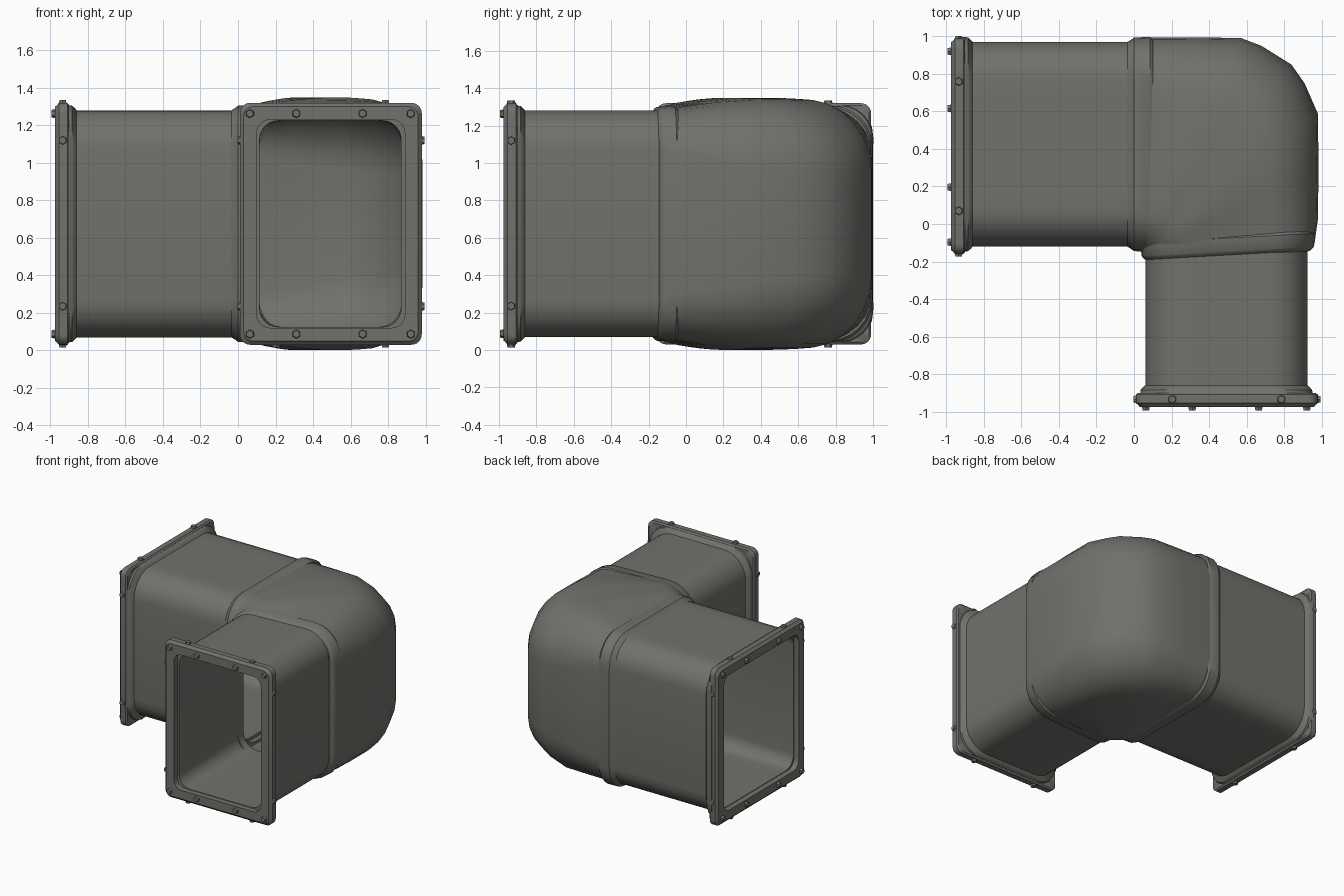
import bpy, bmesh, math
from mathutils import Vector

if "Cube" in bpy.data.objects:
    bpy.data.objects.remove(bpy.data.objects["Cube"])

MID = 0.675   # height of the duct centre line
HALF = 0.605  # half height of the straight ducts

metal = bpy.data.materials.new("dark grey metal")
color = (0.165, 0.165, 0.15, 1)
metal.diffuse_color = color
metal.use_nodes = True
metal.node_tree.nodes["Principled BSDF"].inputs["Base Color"].default_value = color


def finish(name, bm, angle=35):
    bmesh.ops.recalc_face_normals(bm, faces=bm.faces)
    mesh = bpy.data.meshes.new(name)
    bm.to_mesh(mesh)
    bm.free()
    mesh.materials.append(metal)
    obj = bpy.data.objects.new(name, mesh)
    bpy.context.collection.objects.link(obj)
    bpy.ops.object.select_all(action="DESELECT")
    obj.select_set(True)
    bpy.context.view_layer.objects.active = obj
    bpy.ops.object.shade_smooth_by_angle(angle=math.radians(angle))


def ring(a, b, half, r_in, r_out, bulge=0.0, steps=6, flat=8):
    """Upright rounded rectangle between plan points a and b, domed by bulge."""
    a, b = Vector(a), Vector(b)
    width = (b - a).length
    corners = [(width - r_out, half - r_out, r_out, 0), (r_in, half - r_in, r_in, 1),
               (r_in, r_in - half, r_in, 2), (width - r_out, r_out - half, r_out, 3)]
    pts = []
    for i, (cx, cz, r, quarter) in enumerate(corners):
        for k in range(steps + 1):
            ang = (quarter + k / steps) * math.pi / 2
            pts.append((cx + r * math.cos(ang), cz + r * math.sin(ang)))
        if quarter in (0, 2):  # extra points along top and bottom
            x0, z0 = pts[-1]
            x1 = corners[i + 1][0]
            pts += [(x0 + (x1 - x0) * k / flat, z0) for k in range(1, flat)]
    out = []
    for t, z in pts:
        z *= 1 + bulge * math.sin(math.pi * min(max(t / width, 0), 1)) / half
        p = a.lerp(b, t / width)
        out.append((p.x, p.y, MID + z))
    return out


def loft(name, rings):
    """Skin the rings into a closed tube with wall thickness."""
    bm = bmesh.new()
    loops = [[bm.verts.new(p) for p in r] for r in rings]
    n = len(loops[0])
    for i, low in enumerate(loops):
        high = loops[(i + 1) % len(loops)]
        for j in range(n):
            k = (j + 1) % n
            bm.faces.new((low[j], low[k], high[k], high[j]))
    finish(name, bm)


def plan(axis, along, across):
    return (along, across) if axis == "x" else (across, along)


def straight(name, axis, lo, hi, half, profile):
    """Tube along an axis; profile rows are position, outward offset, corner radius."""
    loft(name, [ring(plan(axis, d, lo - o), plan(axis, d, hi + o), half + o, r, r)
                for d, o, r in profile])


def bolts(name, places):
    """Hexagonal bolt heads at (position, outward direction)."""
    bm = bmesh.new()
    for pos, direction in places:
        turn = Vector(direction).to_track_quat("Z", "Y").to_matrix().to_4x4()
        turn.translation = Vector(pos)
        bmesh.ops.create_cone(bm, cap_ends=True, segments=6, radius1=0.027,
                              radius2=0.02, depth=0.035, matrix=turn)
    finish(name, bm, 20)


# Straight ducts with their end flanges and bolts
ducts = [("side", "x", -0.12, 0.97, -0.16, 0.99, 0.06),
         ("front", "y", 0.06, 0.925, 0.01, 0.98, -0.09)]
for label, axis, lo, hi, f_lo, f_hi, end in ducts:
    straight(label + "_duct", axis, lo, hi, HALF,
             [(-0.93, 0.03, 0.16), (-0.885, 0.025, 0.17), (-0.87, 0.012, 0.19),
              (-0.86, 0, 0.2), (end, 0, 0.2), (end, -0.055, 0.12), (-0.93, -0.055, 0.1)])
    straight(label + "_flange", axis, f_lo, f_hi, 0.645,
             [(-0.965, -0.012, 0.05), (-0.975, -0.02, 0.05), (-0.975, -0.09, 0.07),
              (-0.9, -0.09, 0.07), (-0.9, -0.012, 0.05), (-0.91, 0, 0.055),
              (-0.955, 0, 0.055)])
    span = f_hi - f_lo
    heads = []
    for side in (-1, 1):
        # face of the flange
        for t in (0.055, 0.31, 0.675, 0.94):
            heads.append(((*plan(axis, -0.977, f_lo + span * t), MID + side * 0.588),
                          (*plan(axis, -1, 0), 0)))
        # top and bottom edges
        for t in (0.2, 0.8):
            heads.append(((*plan(axis, -0.935, f_lo + span * t), MID + side * 0.643),
                          (0, 0, side)))
        # left and right edges
        for z in (0.235, 1.12):
            edge = f_hi if side > 0 else f_lo
            heads.append(((*plan(axis, -0.935, edge - side * 0.004), z),
                          (*plan(axis, 0, side), 0)))
    bolts(label + "_flange_bolts", heads)

# Domed elbow: inner point, outer point, half height, outer radius, dome
elbow = [((0.045, -0.14), (0.03, 0.99), 0.618, 0.24, 0.0),
         ((0.05, -0.145), (0.1, 0.995), 0.62, 0.26, 0.005),
         ((0.055, -0.15), (0.33, 0.995), 0.622, 0.3, 0.035),
         ((0.06, -0.155), (0.57, 0.992), 0.624, 0.34, 0.05),
         ((0.062, -0.158), (0.68, 0.95), 0.624, 0.35, 0.05),
         ((0.064, -0.16), (0.84, 0.85), 0.624, 0.36, 0.05),
         ((0.066, -0.162), (0.91, 0.75), 0.624, 0.36, 0.05),
         ((0.068, -0.164), (0.98, 0.59), 0.624, 0.34, 0.05),
         ((0.07, -0.166), (0.985, 0.3), 0.622, 0.3, 0.035),
         ((0.072, -0.168), (0.98, 0.02), 0.62, 0.26, 0.005),
         ((0.072, -0.172), (0.962, -0.11), 0.618, 0.24, 0.0)]


def shell(wall):
    rows = []
    for a, b, half, r, dome in elbow:
        a, b = Vector(a), Vector(b)
        step = (b - a).normalized() * wall
        rows.append(ring(a + step, b - step, half - wall, 0.22 - wall, r - wall, dome))
    return rows


loft("elbow", shell(0) + shell(0.04)[::-1])

# Raised collars where the ducts enter the elbow
straight("side_collar", "x", -0.12, 0.97, HALF,
         [(-0.045, -0.005, 0.2), (-0.015, 0.013, 0.21), (0, 0.025, 0.22),
          (0.085, 0.027, 0.22), (0.1, 0.018, 0.22), (0.1, -0.03, 0.18), (-0.045, -0.03, 0.18)])
rows = [(-0.025, -0.005), (-0.01, 0.012), (0, 0.02), (0.07, 0.025),
        (0.085, 0.015), (0.085, -0.03), (-0.025, -0.03)]
loft("front_collar", [ring((0.06 - o, -0.17 + d), (0.94 + o, -0.12 + d), HALF + o,
                           0.2 + o, 0.21 + o) for d, o in rows])
